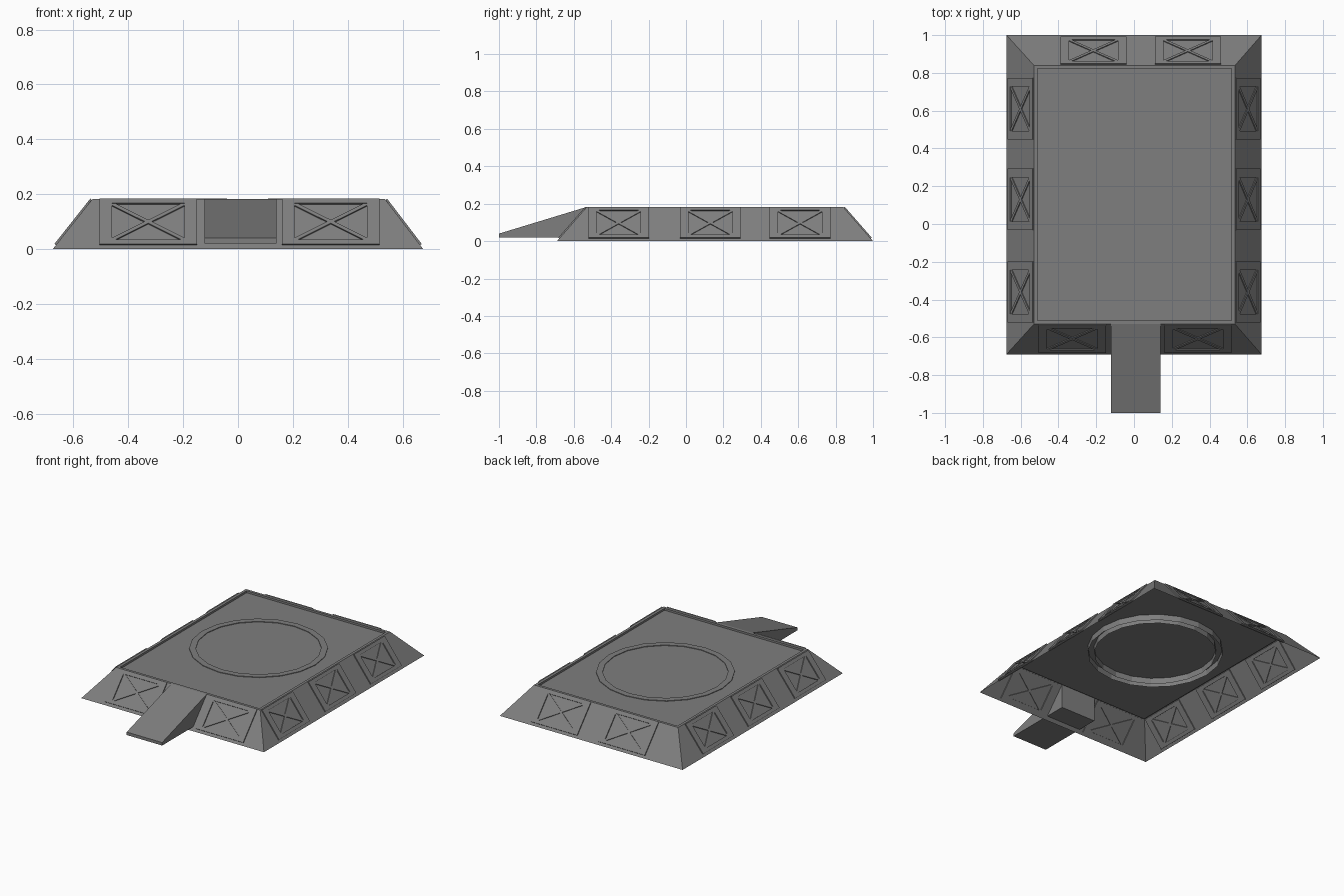
import bpy, bmesh, math
from mathutils import Matrix, Vector

if "Cube" in bpy.data.objects:
    bpy.data.objects.remove(bpy.data.objects["Cube"])

grey = bpy.data.materials.new("concrete grey")
grey.use_nodes = True
COLOUR = (0.21, 0.21, 0.21, 1)
grey.diffuse_color = COLOUR
grey.node_tree.nodes["Principled BSDF"].inputs["Base Color"].default_value = COLOUR


def finish(name, bm, recalc=True):
    if recalc:
        bmesh.ops.recalc_face_normals(bm, faces=bm.faces)
    mesh = bpy.data.meshes.new(name)
    bm.to_mesh(mesh)
    bm.free()
    mesh.materials.append(grey)
    obj = bpy.data.objects.new(name, mesh)
    bpy.context.collection.objects.link(obj)
    return obj


def box(bm, frame, centre, size, angle=0):
    m = (frame @ Matrix.Translation(centre) @ Matrix.Rotation(angle, 4, "Z")
         @ Matrix.Diagonal((*size, 1)))
    bmesh.ops.create_cube(bm, size=1, matrix=m)


def rect(x0, x1, y0, y1, z):
    return [Vector(p) for p in ((x0, y0, z), (x1, y0, z), (x1, y1, z), (x0, y1, z))]


def loft(bm, rings):
    rows = [[bm.verts.new(p) for p in ring] for ring in rings]
    for a, b in zip(rows, rows[1:]):
        for i in range(len(a)):
            j = (i + 1) % len(a)
            bm.faces.new((a[i], a[j], b[j], b[i]))
    return rows


# Sloped skirt with a shallow lip round the sunken deck
base = rect(-0.675, 0.675, -0.69, 1.0, 0)
top = rect(-0.53, 0.535, -0.53, 0.84, 0.183)
bm = bmesh.new()
rows = loft(bm, [base, top, rect(-0.512, 0.517, -0.512, 0.822, 0.183),
                 rect(-0.512, 0.517, -0.512, 0.822, 0.17)])
bm.faces.new(rows[-1])
finish("skirt_and_deck", bm, recalc=False)

# Landing ring: hollow channel, open underneath
bm = bmesh.new()


def circle(r, z, n=20):
    return [Vector((0.005 + r * math.cos(2 * math.pi * i / n),
                    0.21 + r * math.sin(2 * math.pi * i / n), z)) for i in range(n)]


loft(bm, [circle(0.42, 0.13), circle(0.42, 0.174), circle(0.38, 0.174), circle(0.38, 0.13)])
finish("landing_ring", bm, recalc=False)

# Entry ramp: wedge extruded across its width
bm = bmesh.new()
profile = ((-1.0, 0.02), (-1.0, 0.04), (-0.53, 0.183), (-0.53, 0.02))
ends = loft(bm, [[Vector((x, y, z)) for y, z in profile] for x in (-0.122, 0.14)])
for end in ends:
    bm.faces.new(end)
finish("entry_ramp", bm)


# Cross-braced panels lying on the sloped sides
def braced_panel(name, corner, along, slope, width):
    """corner: bottom middle of the panel; slope: vector from base to lip."""
    v = slope.normalized()
    n = along.cross(v)
    frame = Matrix((along, v, n)).transposed().to_4x4()
    frame.translation = corner
    h = slope.length
    low, high = 0.08 * h, 0.98 * h
    mid, tall = (low + high) / 2, high - low
    side, rail, deep = 0.045, 0.022, 0.014
    bm = bmesh.new()
    for s in (-1, 1):
        box(bm, frame, (s * (width - side) / 2, mid, 0), (side, tall, deep))
        box(bm, frame, (0, mid + s * (tall - rail) / 2, 0), (width - 2 * side, rail, deep))
        iw, ih = width - 2 * side, tall - 2 * rail
        box(bm, frame, (0, mid, 0), (math.hypot(iw, ih), 0.014, deep * 0.8),
            s * math.atan2(ih, iw))
    finish(name, bm)


X, Y = Vector((1, 0, 0)), Vector((0, 1, 0))
for label, x in (("right", -0.327), ("left", 0.338)):
    braced_panel(f"front_panel_{label}", Vector((x, -0.69, 0)), X, Vector((0, 0.16, 0.183)), 0.355)
for label, x in (("right", -0.215), ("left", 0.285)):
    braced_panel(f"back_panel_{label}", Vector((x, 1.0, 0)), -X, Vector((0, -0.16, 0.183)), 0.35)
for label, y in (("front", -0.36), ("middle", 0.13), ("rear", 0.61)):
    braced_panel(f"left_panel_{label}", Vector((0.675, y, 0)), Y, Vector((-0.14, 0, 0.183)), 0.325)
    braced_panel(f"right_panel_{label}", Vector((-0.675, y, 0)), -Y, Vector((0.145, 0, 0.183)), 0.325)
